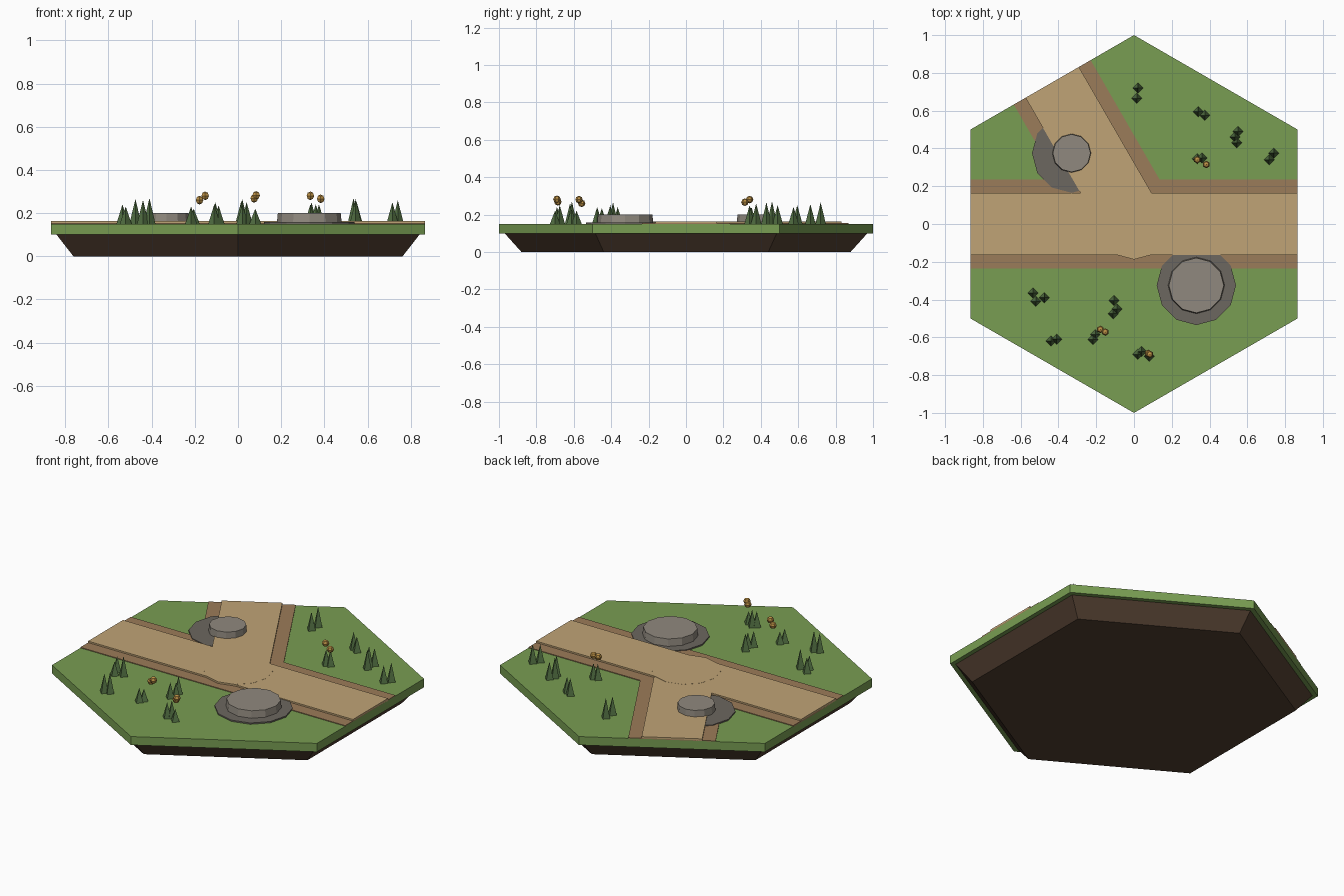
import bpy, math
from math import radians, cos, sin

if "Cube" in bpy.data.objects:
    bpy.data.objects.remove(bpy.data.objects["Cube"])


def material(name, rgb):
    m = bpy.data.materials.new(name)
    m.diffuse_color = (*rgb, 1)
    m.use_nodes = True
    m.node_tree.nodes["Principled BSDF"].inputs["Base Color"].default_value = m.diffuse_color
    return m


GRASS = material("grass", (0.19, 0.34, 0.085))
SOIL = material("soil", (0.085, 0.05, 0.03))
SAND = material("sand", (0.53, 0.37, 0.18))
VERGE = material("verge", (0.33, 0.20, 0.10))
PAVING = material("paving", (0.15, 0.135, 0.115))
STONE = material("stone", (0.28, 0.25, 0.21))
LEAF = material("leaf", (0.085, 0.16, 0.055))
GOLD = material("gold", (0.50, 0.28, 0.06))

APOTHEM = math.sqrt(3) / 2
TOP = 0.15


def frustum(name, sides, r0, r1, z0, z1, mat, x=0, y=0):
    """Low-poly cylinder, cone or hexagon with a corner on the y axis."""
    bpy.ops.mesh.primitive_cone_add(vertices=sides, radius1=r0, radius2=r1,
                                    depth=z1 - z0, location=(x, y, (z0 + z1) / 2))
    ob = bpy.context.object
    ob.name = name
    ob.data.materials.append(mat)
    return ob


def road_arm(name, angle, half_width, z0, z1, mat):
    """Flat strip from the tile centre to the middle of a hexagon edge."""
    a = radians(angle)
    d = APOTHEM / 2
    bpy.ops.mesh.primitive_cube_add(size=1, rotation=(0, 0, a),
                                    location=(d * cos(a), d * sin(a), (z0 + z1) / 2))
    ob = bpy.context.object
    ob.name = name
    ob.scale = (APOTHEM, half_width * 2, z1 - z0)
    ob.data.materials.append(mat)


# Hexagonal tile: tapered soil under a grass slab
frustum("soil_base", 6, 0.88, 0.97, 0, 0.10, SOIL)
frustum("grass_slab", 6, 1, 1, 0.10, TOP, GRASS)

# Three-way road with verges and a junction disc
for arm in (0, 120, 180):
    road_arm("road_verge", arm, 0.235, 0.146, 0.154, VERGE)
    road_arm("road_surface", arm, 0.163, 0.148, 0.163, SAND)
frustum("road_junction", 12, 0.188, 0.188, 0.152, 0.1635, SAND)

# Stone platforms on paved pads
for x, y, r in ((0.33, -0.325, 0.15), (-0.33, 0.375, 0.103)):
    frustum("platform_pad", 12, 0.21, 0.21, 0.148, 0.158, PAVING, x, y)
    frustum("stone_platform", 12, r, r * 0.97, 0.155, 0.2, STONE, x, y)

# Trees: x, y, tip height
trees = [
    (0.02, 0.72, 0.265), (0.015, 0.665, 0.255),
    (0.34, 0.595, 0.25), (0.375, 0.575, 0.24),
    (0.55, 0.49, 0.25), (0.535, 0.46, 0.27), (0.545, 0.43, 0.265),
    (0.74, 0.375, 0.26), (0.715, 0.34, 0.25), (0.335, 0.345, 0.24), (0.36, 0.35, 0.24),
    (-0.535, -0.365, 0.24), (-0.52, -0.41, 0.23), (-0.475, -0.39, 0.265),
    (-0.44, -0.62, 0.26), (-0.41, -0.61, 0.27),
    (-0.205, -0.585, 0.22), (-0.217, -0.612, 0.23),
    (-0.105, -0.405, 0.25), (-0.09, -0.45, 0.235), (-0.11, -0.475, 0.24),
    (0.04, -0.675, 0.25), (0.02, -0.69, 0.24), (0.08, -0.70, 0.22),
]
for x, y, tip in trees:
    frustum("tree", 4, 0.028, 0, 0.149, tip, LEAF, x, y)

# Golden fruit floating by the trees
fruit = [(-0.178, -0.558, 0.26), (-0.152, -0.572, 0.28),
         (0.075, -0.685, 0.268), (0.084, -0.69, 0.282),
         (0.335, 0.34, 0.28), (0.383, 0.315, 0.266)]
for p in fruit:
    bpy.ops.mesh.primitive_uv_sphere_add(segments=6, ring_count=4, radius=0.02, location=p)
    ob = bpy.context.object
    ob.name = "golden_fruit"
    ob.data.materials.append(GOLD)
